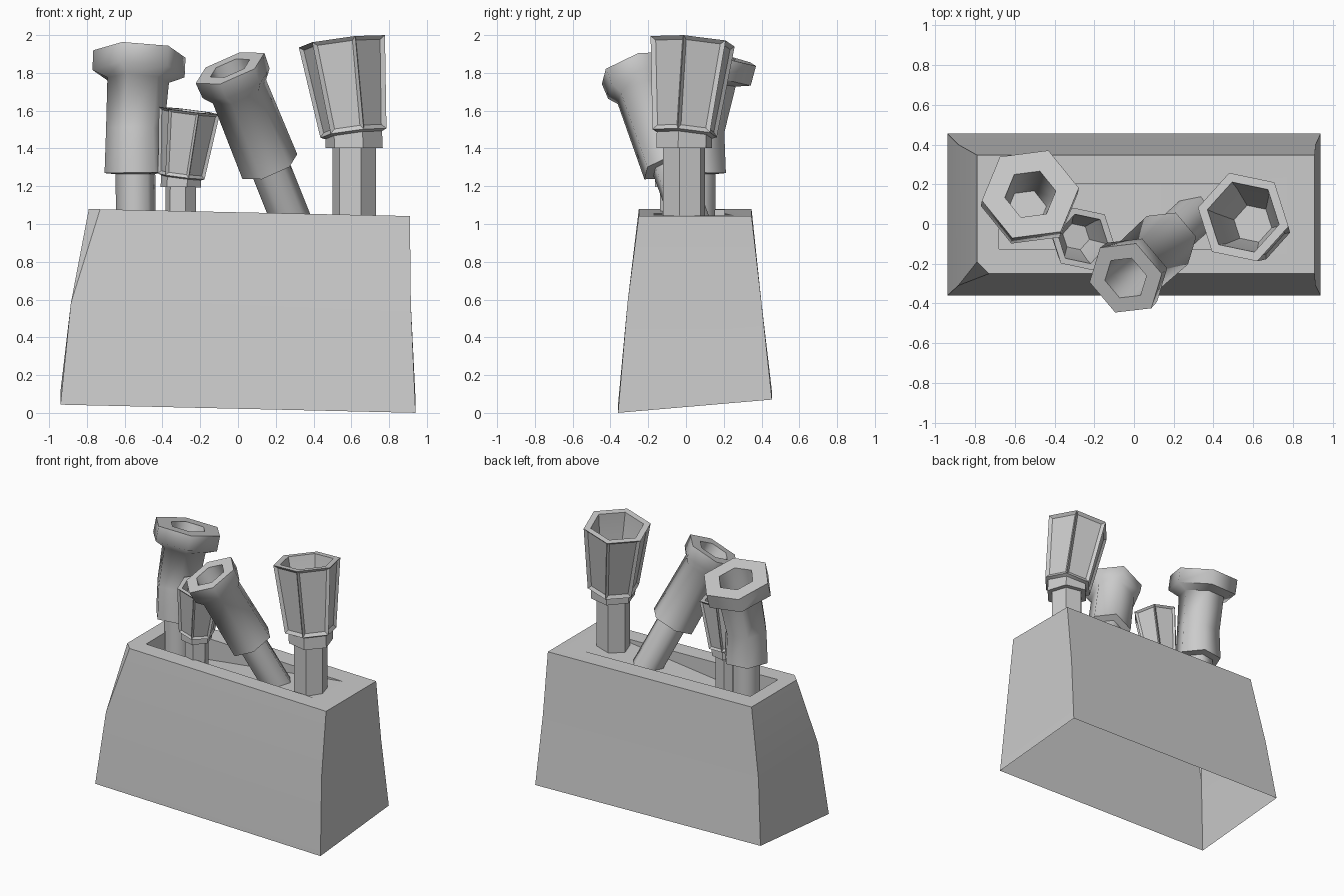
import bpy, bmesh, math
from mathutils import Vector

if "Cube" in bpy.data.objects:
    bpy.data.objects.remove(bpy.data.objects["Cube"])


def finish(name, bm, angle):
    me = bpy.data.meshes.new(name)
    bm.to_mesh(me)
    bm.free()
    ob = bpy.data.objects.new(name, me)
    bpy.context.collection.objects.link(ob)
    bpy.ops.object.select_all(action='DESELECT')
    bpy.context.view_layer.objects.active = ob
    ob.select_set(True)
    bpy.ops.object.shade_smooth_by_angle(angle=math.radians(angle))
    return ob


def chimney_stack():
    bm = bmesh.new()

    def ring(pts, zf):
        return [bm.verts.new((x, y, zf(x, y))) for x, y in pts]

    def top_z(x, y):
        return 1.062 - 0.022 * x

    # rings run front-left, front-right, back-right, back-left
    low = ring([(-.94, -.36), (.94, -.36), (.94, .455), (-.94, .455)],
               lambda x, y: 0.022 - 0.023 * x + 0.086 * (y + .36))
    mid = ring([(-.885, -.31), (.915, -.31), (.915, .40), (-.885, .40)],
               lambda x, y: 0.58)
    top = ring([(-.73, -.25), (.91, -.25), (.91, .347), (-.79, .347), (-.79, -.19)], top_z)
    rim = ring([(-.68, -.125), (.73, -.125), (.73, .205), (-.68, .205)], top_z)
    # tapered walls, open underneath, with one chipped front corner
    for i in range(4):
        j = (i + 1) % 4
        bm.faces.new((low[i], low[j], mid[j], mid[i]))
    for i in range(3):
        bm.faces.new((mid[i], mid[i + 1], top[i + 1], top[i]))
        bm.faces.new((top[i], top[i + 1], rim[i + 1], rim[i]))
    bm.faces.new((mid[3], mid[0], top[4], top[3]))
    bm.faces.new((mid[0], top[0], top[4]))
    bm.faces.new((top[3], top[4], top[0], rim[0], rim[3]))
    # recess with a floor sloping up to the right
    f0, f3 = [bm.verts.new(v.co - Vector((0, 0, .2))) for v in (rim[0], rim[3])]
    bm.faces.new((rim[0], rim[1], f0))
    bm.faces.new((rim[2], rim[3], f3))
    bm.faces.new((rim[3], rim[0], f0, f3))
    bm.faces.new((f0, rim[1], rim[2], f3))
    finish("chimney_stack", bm, 20)


def pot(name, path, rings, phase, angle=65, panel=None):
    """Loft hexagons along a bent axis; rings are (position on path, radius)."""
    path = [Vector(p) for p in path]
    segs = [(b - a) for a, b in zip(path, path[1:])]
    bm = bmesh.new()
    loops = []
    for t, r in rings:
        i = min(int(t), len(segs) - 1)
        c = path[i] + segs[i] * (t - i)
        n = segs[i].normalized()
        if abs(t - round(t)) < 1e-6 and 0 < round(t) < len(segs):
            n = (n + segs[i - 1].normalized()).normalized()
        q = Vector((0, 0, 1)).rotation_difference(n)
        loops.append([bm.verts.new(c + q @ Vector((r * math.cos(a), r * math.sin(a), 0)))
                      for a in (math.radians(phase + 60 * k) for k in range(6))])
    panels = []
    for k, (a, b) in enumerate(zip(loops, loops[1:])):
        for i in range(6):
            j = (i + 1) % 6
            f = bm.faces.new((a[i], a[j], b[j], b[i]))
            if k == panel:
                panels.append(f)
    bm.faces.new(loops[-1])
    bm.normal_update()
    # sunken side panels leave ribs on the corners
    if panels:
        size = rings[panel + 1][1]
        bmesh.ops.inset_individual(bm, faces=panels, thickness=size * .13, depth=-size * .07)
    finish(name, bm, angle)


chimney_stack()

# capped pots: stem, sleeve, wide collar, hollow mouth
pot("left_capped_pot",
    [(-.54, .055, .88), (-.545, .06, 1.5), (-.528, .115, 1.77), (-.522, .15, 1.90)],
    [(0, .106), (.62, .106), (.63, .165), (1, .155), (1.97, .165), (2.2, .247),
     (3, .247), (3, .13), (2.1, .12), (1.3, .1)], 8)
pot("leaning_capped_pot",
    [(.31, .047, .95), (.17, -.08, 1.3), (-.01, -.243, 1.745), (-.042, -.272, 1.825)],
    [(0, .106), (1, .106), (1.01, .16), (1.9, .155), (2, .195),
     (3, .2), (3, .115), (2, .11), (1.5, .09)], 10)

# flared pots: stem, collar, panelled funnel
flared = [(0, .6), (.9, .6), (.9, .79), (1.04, .79), (1.06, .92),
          (2, 1.2), (2, .95), (1.7, .84), (1.25, .5)]
for name, path, s in (
        ("small_flared_pot", [(-.305, -.06, .88), (-.303, -.06, 1.23), (-.258, -.075, 1.6)], .138),
        ("right_flared_pot", [(.615, -.01, .98), (.615, -.01, 1.45), (.55, .035, 1.967)], .196)):
    pot(name, path, [(t, r * s) for t, r in flared], 48, 35, panel=4)
